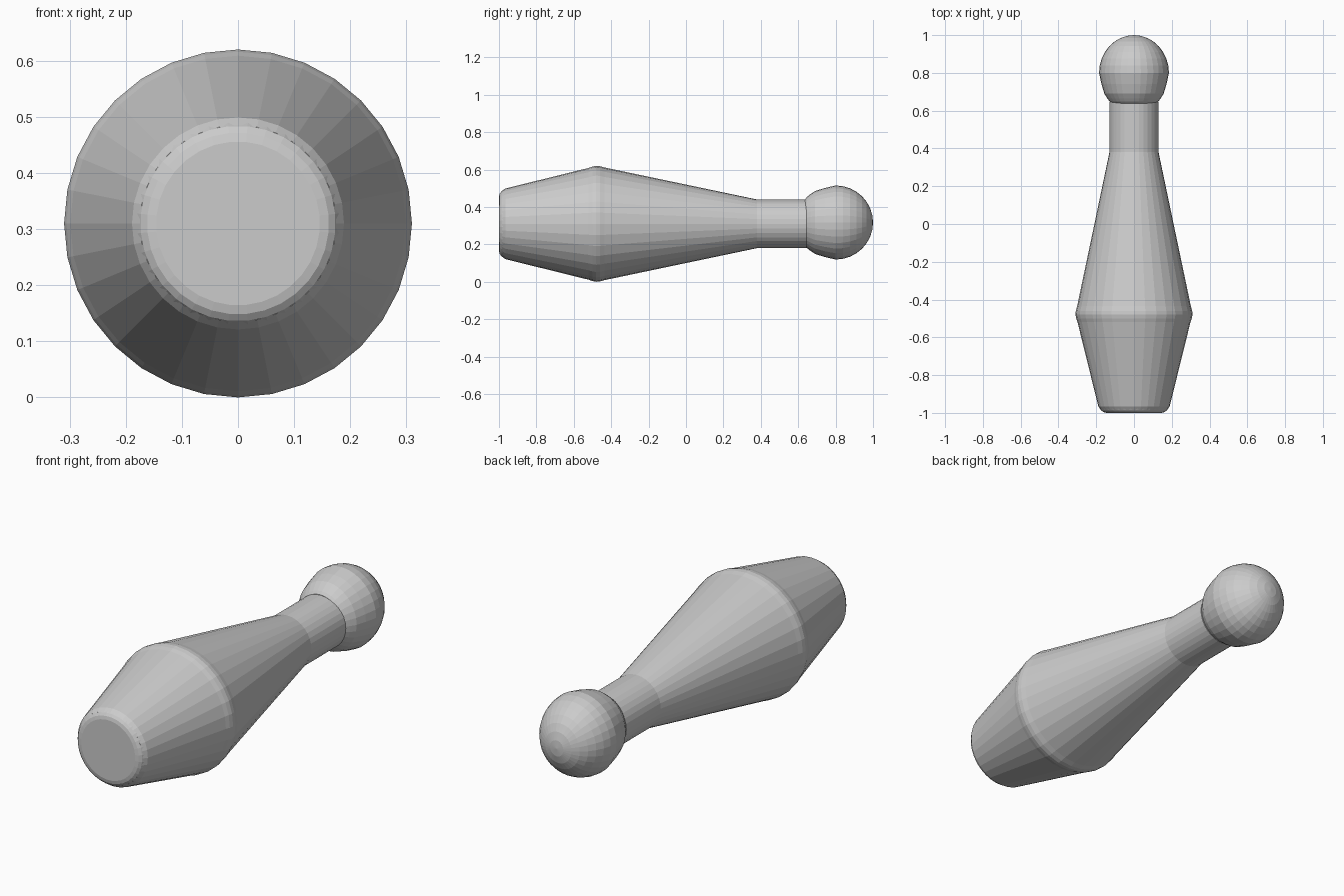
import bpy, bmesh
from math import pi, sin, cos

if "Cube" in bpy.data.objects:
    bpy.data.objects.remove(bpy.data.objects["Cube"])

AXIS_Z = 0.31


def lathe(name, profile, segs=32, turn=0.0, sx=1.0, sz=1.0, zc=AXIS_Z):
    """Spin (y, radius) points around the lengthwise axis, closing both ends."""
    bm = bmesh.new()
    rings = []
    for y, r in profile:
        if r == 0:
            rings.append([bm.verts.new((0, y, zc))])
            continue
        angles = [2 * pi * (i + turn) / segs for i in range(segs)]
        rings.append([bm.verts.new((r * sx * cos(a), y, zc + r * sz * sin(a))) for a in angles])
    for a, b in zip(rings, rings[1:]):
        for i in range(segs):
            j = (i + 1) % segs
            if len(b) == 1:
                bm.faces.new((a[i], a[j], b[0]))
            else:
                bm.faces.new((a[i], a[j], b[j], b[i]))
    for ring in (rings[0], rings[-1]):
        if len(ring) > 1:
            bm.faces.new(ring)
    bmesh.ops.recalc_face_normals(bm, faces=bm.faces)
    mesh = bpy.data.meshes.new(name)
    bm.to_mesh(mesh)
    bm.free()
    obj = bpy.data.objects.new(name, mesh)
    bpy.context.collection.objects.link(obj)
    return obj


# tapered body with a softened belly and a straight neck
lathe("pin_body", [(-0.985, 0.175), (-0.965, 0.189), (-0.52, 0.299), (-0.50, 0.306),
                   (-0.48, 0.310), (-0.46, 0.308), (-0.435, 0.301),
                   (0.38, 0.130), (0.645, 0.130)])

# flat rounded foot, turned half a step so it meets the body in a scalloped seam
lathe("pin_foot", [(-1.0, 0.146), (-0.996, 0.162), (-0.987, 0.174), (-0.97, 0.184)], turn=0.5)

# egg-shaped head: narrow collar below, round dome above, slightly taller than wide
head = [(0.637, 0.125), (0.648, 0.138), (0.665, 0.151), (0.69, 0.168), (0.74, 0.184)]
head += [(0.80 + 0.2 * sin(t * pi / 16), 0.198 * cos(t * pi / 16)) for t in range(8)]
head.append((1.0, 0))
lathe("pin_head", head, sx=0.935, zc=0.317)
